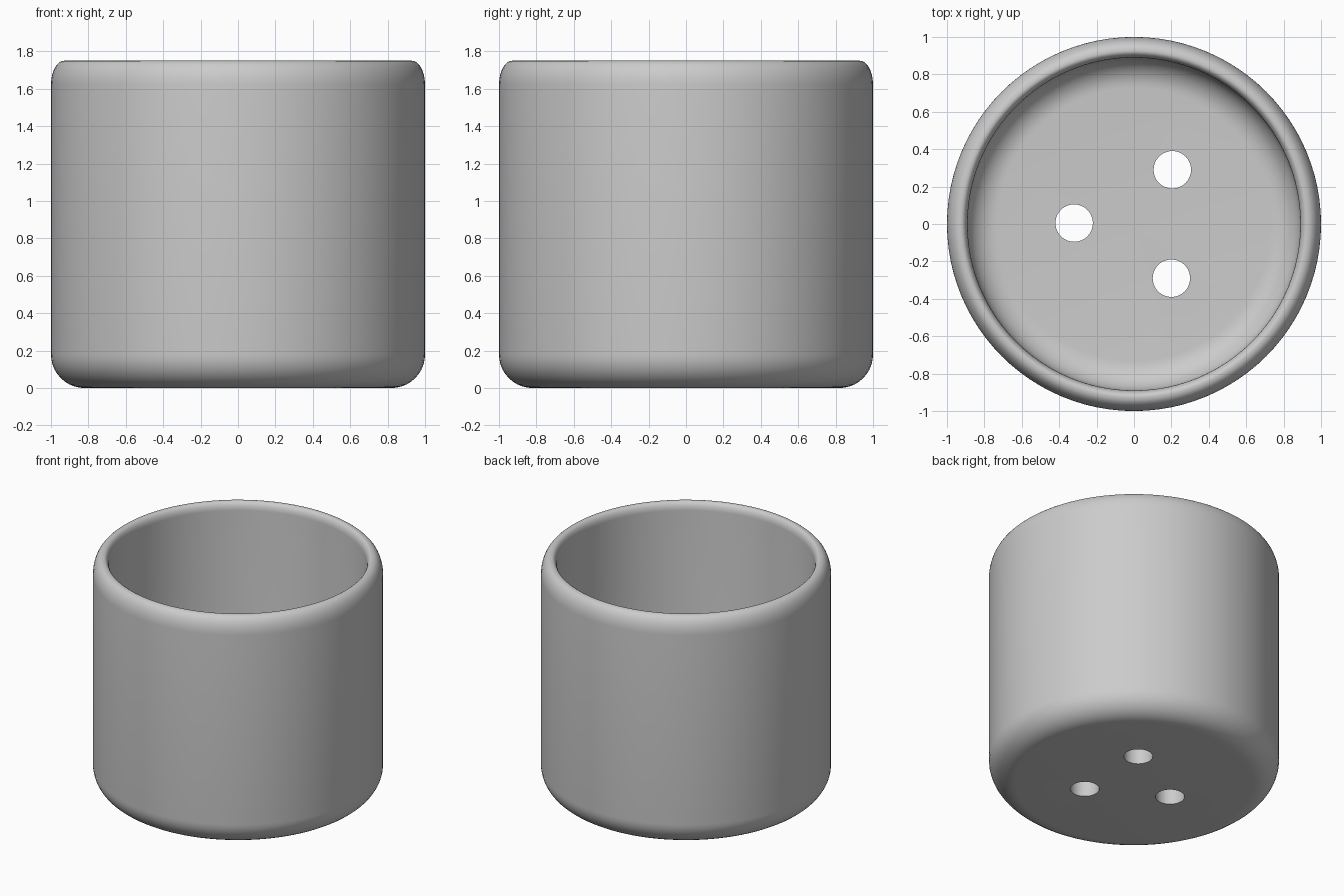
import bpy, bmesh
from math import sin, cos, pi

cube = bpy.data.objects.get("Cube")
if cube:
    bpy.data.objects.remove(cube, do_unlink=True)

HEIGHT, FLOOR, INNER = 1.75, 0.15, 0.89


def arc(cx, cz, rx, rz, start, end, steps=10):
    """Points on an elliptical arc, angles in quarter turns."""
    angles = [(start + (end - start) * i / steps) * pi / 2 for i in range(steps + 1)]
    return [(cx + rx * cos(a), cz + rz * sin(a)) for a in angles]


# Wall section: underside, outer curve, rounded rim, inner wall, floor
profile = [(0, 0)]
profile += arc(0.82, 0.18, 0.18, 0.18, -1, 0)
profile += arc(0.93, HEIGHT - 0.13, 0.07, 0.13, 0, 1)
profile += arc(0.925, HEIGHT - 0.06, 0.035, 0.06, 1, 2)
profile += arc(INNER - 0.16, FLOOR + 0.16, 0.16, 0.16, 0, -1)
profile += [(0, FLOOR)]

# Pot body, turned around the vertical axis
bm = bmesh.new()
verts = [bm.verts.new((r, 0, z)) for r, z in profile]
edges = [bm.edges.new(pair) for pair in zip(verts, verts[1:])]
bmesh.ops.spin(bm, geom=verts + edges, cent=(0, 0, 0), axis=(0, 0, 1),
               angle=2 * pi, steps=96, use_duplicate=False)
bmesh.ops.remove_doubles(bm, verts=bm.verts, dist=0.0001)
bmesh.ops.recalc_face_normals(bm, faces=bm.faces)
mesh = bpy.data.meshes.new("pot")
bm.to_mesh(mesh)
bm.free()
pot = bpy.data.objects.new("pot", mesh)
bpy.context.collection.objects.link(pot)

# Plain grey finish
grey = bpy.data.materials.new("plain grey")
grey.use_nodes = True
grey.diffuse_color = (0.6, 0.6, 0.6, 1)
grey.node_tree.nodes["Principled BSDF"].inputs["Base Color"].default_value = grey.diffuse_color
mesh.materials.append(grey)

# Three drainage holes through the floor
for x, y in [(-0.32, 0.005), (0.205, 0.29), (0.2, -0.29)]:
    bpy.ops.mesh.primitive_cylinder_add(vertices=48, radius=0.1, depth=0.6, location=(x, y, 0.1))
    cutter = bpy.context.object
    cutter.name = "drainage_hole_cutter"
    cutter.hide_render = True
    cutter.data.materials.append(grey)
    cut = pot.modifiers.new("drainage_hole", 'BOOLEAN')
    cut.operation = 'DIFFERENCE'
    cut.solver = 'EXACT'
    cut.object = cutter
    bpy.context.view_layer.objects.active = pot
    bpy.ops.object.modifier_apply(modifier=cut.name)
    bpy.data.objects.remove(cutter, do_unlink=True)

# Smooth curves with crisp hole edges
bpy.ops.object.select_all(action='DESELECT')
pot.select_set(True)
bpy.context.view_layer.objects.active = pot
bpy.ops.object.shade_smooth_by_angle(angle=0.6)
